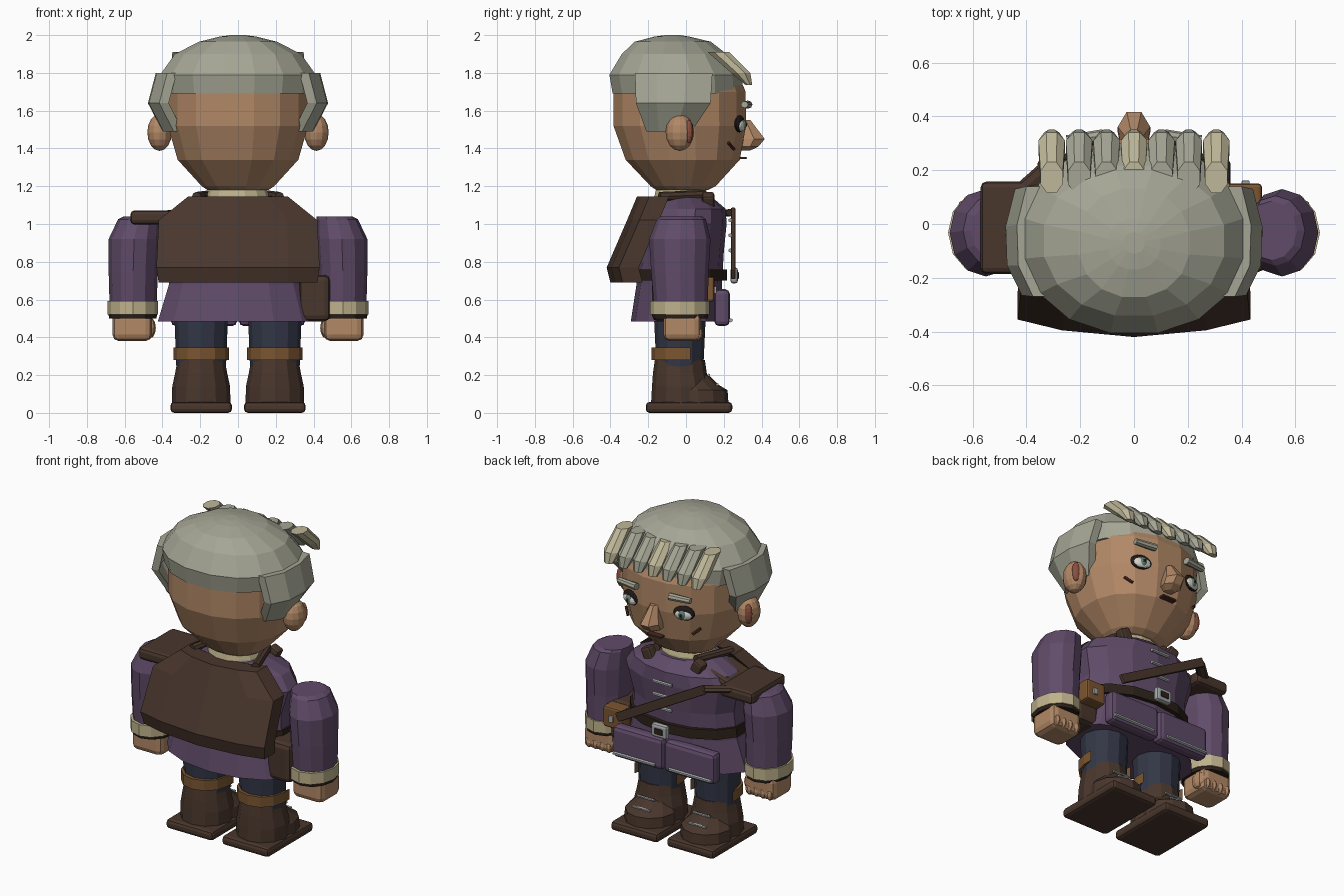
import bpy, bmesh, math
from mathutils import Vector, Matrix

if "Cube" in bpy.data.objects:
    bpy.data.objects.remove(bpy.data.objects["Cube"])

mats = {}
COL = dict(skin="B08766", ear="8A5141", hair="A3A493", light="BDB698", purple="604C68", cream="BDB08B",
           brown="4A3930", dark="30261F", tan="7A5634", navy="363A48", grey="A0A5A5", white="D5D5CB",
           black="241F1E", green="5E7C70", lip="4A2C24")

def mat(key):
    if key not in mats:
        m = mats[key] = bpy.data.materials.new(key)
        rgb = [(int(COL[key][i:i + 2], 16) / 255) ** 2.2 for i in (0, 2, 4)]
        m.diffuse_color = (*rgb, 1)
        m.use_nodes = True
        m.node_tree.nodes["Principled BSDF"].inputs["Base Color"].default_value = m.diffuse_color
    return mats[key]

def finish(name, bm, col):
    bmesh.ops.recalc_face_normals(bm, faces=bm.faces)
    me = bpy.data.meshes.new(name)
    bm.to_mesh(me)
    bm.free()
    me.materials.append(mat(col))
    ob = bpy.data.objects.new(name, me)
    bpy.context.collection.objects.link(ob)
    return ob

def loft(name, rings, n, col, cx=0, start=0.0, e=2.0):
    """Closed stack of (super)ellipses; ring = (z, rx, y_back, y_front[, x offset])."""
    bm = bmesh.new()
    prev = None
    power = lambda v: math.copysign(abs(v) ** (2 / e), v)
    for k, (z, rx, y0, y1, *o) in enumerate(rings):
        x = cx + (o[0] if o else 0)
        ring = []
        for i in range(n):
            a = 2 * math.pi * (i + start) / n
            ring.append(bm.verts.new((x + rx * power(math.cos(a)),
                                      (y0 + y1) / 2 + (y1 - y0) / 2 * power(math.sin(a)), z)))
        if prev:
            for i in range(n):
                bm.faces.new((prev[i], prev[i - 1], ring[i - 1], ring[i]))
        if k in (0, len(rings) - 1):
            bm.faces.new(ring)
        prev = ring
    return finish(name, bm, col)

def box(name, lo, hi, col, bevel=0.015, rot=None, seg=2):
    lo, hi = Vector(lo), Vector(hi)
    bm = bmesh.new()
    bmesh.ops.create_cube(bm, size=1)
    bmesh.ops.scale(bm, vec=hi - lo, verts=bm.verts)
    if bevel:
        bmesh.ops.bevel(bm, geom=bm.edges[:], offset=bevel, segments=seg, affect='EDGES', profile=0.5)
    M = Matrix.Translation((lo + hi) / 2)
    if rot:
        M = M @ Matrix.Rotation(math.radians(rot[1]), 4, rot[0])
    bm.transform(M)
    return finish(name, bm, col)

def ball(name, c, r, col, turn=0, u=12, v=8):
    bm = bmesh.new()
    bmesh.ops.create_uvsphere(bm, u_segments=u, v_segments=v, radius=1)
    bm.transform(Matrix.Translation(c) @ Matrix.Rotation(math.radians(turn), 4, 'Z') @ Matrix.Diagonal((*r, 1)))
    return finish(name, bm, col)

def rod(name, a, b, r1, r2, col, n=8, flat=1.0):
    a, b = Vector(a), Vector(b)
    bm = bmesh.new()
    bmesh.ops.create_cone(bm, cap_ends=True, segments=n, radius1=r1, radius2=r2, depth=(b - a).length)
    q = (b - a).to_track_quat('Z', 'Y').to_matrix().to_4x4()
    bm.transform(Matrix.Translation((a + b) / 2) @ q @ Matrix.Diagonal((1, flat, 1, 1)))
    return finish(name, bm, col)

def slab(name, grid, off, col):
    """Grid of points thickened by an offset vector."""
    bm = bmesh.new()
    rows = [[bm.verts.new(p) for p in row] for row in grid]
    for r0, r1 in zip(rows, rows[1:]):
        for i in range(len(r0) - 1):
            bm.faces.new((r0[i], r0[i + 1], r1[i + 1], r1[i]))
    ext = bmesh.ops.extrude_face_region(bm, geom=bm.faces[:], use_keep_orig=True)
    bmesh.ops.translate(bm, vec=off, verts=[g for g in ext['geom'] if isinstance(g, bmesh.types.BMVert)])
    return finish(name, bm, col)

# head and hair cap
loft("head", [(1.18, .165, -.16, .12), (1.2, .195, -.19, .16), (1.34, .325, -.325, .29), (1.52, .378, -.39, .324),
              (1.7, .378, -.39, .322), (1.8, .34, -.36, .28)], 16, "skin", start=.5, e=2.2)
loft("hair_cap", [(1.69, .405, -.395, .305), (1.79, .42, -.412, .305), (1.9, .34, -.345, .22),
                  (1.965, .21, -.275, .135), (1.992, .1, -.17, .02), (2.0, .04, -.11, -.03)], 16, "hair",
     start=.5, e=2.1)
# fringe tufts, flat-topped and swept forward
for i in range(-3, 4):
    x = i * .102
    col = "light" if i in (-3, 0, 3) else "hair"
    loft("fringe_tuft", [(1.91, .045, .11, .235), (1.80, .053, .235, .345), (1.735, .03, .315, .352)], 8, col,
         cx=x, start=.5)

# nose and mouth
loft("nose", [(1.39, .03, .27, .345), (1.41, .062, .26, .39), (1.45, .062, .26, .425), (1.55, .025, .27, .345)], 7,
     "skin", start=.25)
box("mouth", (-.05, .28, 1.343), (.05, .322, 1.356), "lip", .004)

for s in (1, -1):
    # side hair, ears
    prof = [(1.8, .435, -.27, .14), (1.64, .477, -.265, .13), (1.49, .40, -.21, .03)]
    ys = (0, .28, .65, 1)
    bow = (.06, .005, .0, .035)
    slab("side_hair", [[(s * (x - b), y0 + t * (y1 - y0), z) for t, b in zip(ys, bow)] for z, x, y0, y1 in prof],
         (-s * .05, 0, 0), "hair")
    ball("ear", (s * .415, -.033, 1.485), (.065, .075, .098), "skin")
    ball("inner_ear", (s * .445, .015, 1.49), (.025, .022, .062), "ear")
    # eyes, brows, cheek creases
    t = -s * 18
    ball("eye_rim", (s * .187, .284, 1.53), (.065, .022, .045), "black", t)
    ball("eye_white", (s * .187, .292, 1.522), (.055, .022, .032), "white", t)
    ball("iris", (s * .185, .302, 1.525), (.026, .018, .028), "green", t)
    ball("pupil", (s * .185, .311, 1.525), (.012, .012, .014), "black", t)
    rod("eyebrow", (s * .115, .328, 1.632), (s * .25, .31, 1.632), .024, .02, "hair", 8, .9)
    rod("cheek_crease", (s * .26, .225, 1.43), (s * .225, .255, 1.395), .009, .009, "lip", 6)

    # arms, cuffs, hands
    loft("sleeve", [(.57, .125, -.17, .115, 0), (.75, .13, -.185, .12, 0), (.92, .135, -.195, .13, -s * .005),
                    (1.025, .11, -.155, .105, -s * .03), (1.04, .095, -.135, .085, -s * .045)], 12, "purple",
         cx=s * .555)
    loft("cuff_lining", [(.50, .125, -.175, .115), (.53, .13, -.18, .118)], 12, "dark", cx=s * .557)
    loft("cuff", [(.52, .134, -.19, .125), (.592, .134, -.19, .125)], 12, "cream", cx=s * .557)
    box("hand", (s * .56 - .105, -.12, .38), (s * .56 + .105, .08, .53), "skin", .035)
    for k in range(4):
        ball("finger", (s * (.49 + k * .047), .06, .42), (.025, .03, .036), "skin", 0, 8, 6)
    ball("thumb", (s * .465, .02, .45), (.03, .05, .055), "skin", 0, 8, 6)

    # legs, garters, boots
    lx = s * .195
    loft("trouser_leg", [(.2, .13, -.155, .09), (.52, .142, -.17, .105)], 12, "navy", cx=lx)
    band = [-180 + i * 30 for i in range(7)]
    slab("garter", [[(lx + .147 * math.cos(math.radians(a)), -.035 + .148 * math.sin(math.radians(a)), z)
                     for a in band] for z in (.28, .345)], (0, .06, 0), "tan")
    loft("boot_shaft", [(.05, .155, -.185, .13), (.14, .153, -.18, .125), (.21, .138, -.175, .11),
                        (.28, .125, -.165, .1)], 12, "brown", cx=lx)
    loft("boot_toe", [(.05, .155, -.09, .225), (.12, .15, -.09, .22), (.15, .125, -.09, .17), (.2, .08, -.09, .12)],
         12, "brown", cx=lx)
    box("boot_sole", (lx - .163, -.213, 0), (lx + .163, .245, .058), "brown", .02)
    for z, y in ((.15, .165), (.2, .12)):
        rod("boot_lace", (lx - .06, y, z), (lx + .06, y, z), .008, .008, "grey", 6)
    # collar tabs and purple front pouches
    box("collar_tab", (s * .17 - .035, .085, 1.075), (s * .17 + .035, .15, 1.165), "brown", .015, ('Y', s * 25))
    rod("collar_strap", (s * .14, .1, 1.155), (s * .22, -.14, 1.145), .025, .025, "brown", 8)
    box("front_pouch", (s * .18 - .175, .15, .46), (s * .18 + .175, .232, .655), "purple", .025)
    rod("pouch_rod", (s * .05, .236, .49), (s * .34, .236, .49), .011, .011, "grey", 6)

# torso, collar, belt
loft("tunic", [(.485, .435, -.292, .195), (.68, .375, -.262, .19), (.85, .36, -.25, .2), (1.0, .4, -.23, .215),
               (1.08, .34, -.2, .21), (1.14, .2, -.175, .14)], 14, "purple", start=.5)
loft("collar", [(1.11, .165, -.175, .125), (1.15, .165, -.17, .12), (1.192, .15, -.16, .105)], 14, "cream")
loft("belt", [(.7, .385, -.272, .218), (.76, .378, -.268, .218)], 14, "dark", start=.5)
box("buckle", (-.055, .235, .685), (.055, .275, .77), "grey", .015)
box("buckle_centre", (-.028, .262, .708), (.028, .28, .746), "dark", .004)
for z in (.86, .94, 1.02):
    rod("chest_clasp", (-.065, .235, z), (.065, .235, z), .011, .011, "grey", 6)

# backpack, bowed toward the rear
us = (-1, -.62, 0, .62, 1)
pack = [(1.145, .265, -.26), (1.02, .42, -.312), (.77, .432, -.42), (.69, .42, -.40)]
slab("backpack", [[(u * w, y + .065 * u * u, z) for u in us] for z, w, y in pack], (0, .105, 0), "brown")

# diagonal chest strap, shoulder pad, strap links
box("chest_strap", (-.345, .238, .87), (.345, .262, .925), "brown", .006, ('Y', 29))
rod("strap_link", (-.29, .235, 1.06), (-.42, .12, 1.05), .032, .032, "brown", 8, .6)
box("shoulder_pad", (-.57, -.185, .998), (-.34, .158, 1.072), "brown", .022)
box("shoulder_strap", (-.37, -.14, 1.03), (-.2, .1, 1.09), "brown", .02, ('Y', -20))

# hip satchel with tan front pocket
box("hip_satchel", (.325, -.18, .485), (.488, .08, .73), "brown", .03)
box("satchel_pocket", (.34, .06, .59), (.475, .15, .72), "tan", .012)
box("pocket_stud", (.4, .145, .63), (.43, .162, .67), "grey", .005)
